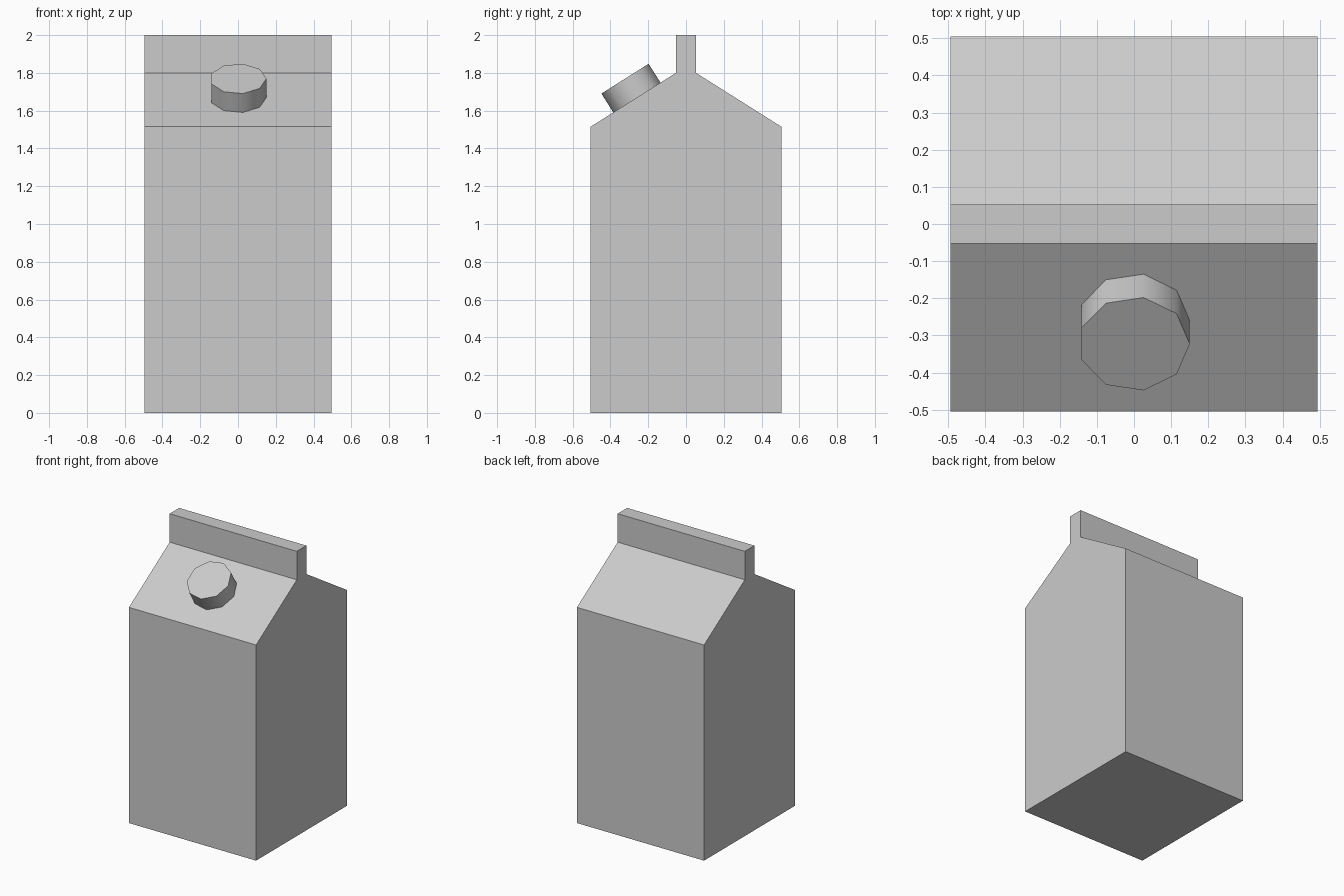
import bpy, bmesh, math
from mathutils import Matrix, Vector

if "Cube" in bpy.data.objects:
    bpy.data.objects.remove(bpy.data.objects["Cube"])


def prism(name, points, offset):
    """Extrude a flat outline along an offset into a closed solid."""
    bm = bmesh.new()
    face = bm.faces.new([bm.verts.new(p) for p in points])
    ext = bmesh.ops.extrude_face_region(bm, geom=[face], use_keep_orig=True)
    moved = [g for g in ext["geom"] if isinstance(g, bmesh.types.BMVert)]
    bmesh.ops.translate(bm, verts=moved, vec=Vector(offset))
    bmesh.ops.recalc_face_normals(bm, faces=bm.faces)
    mesh = bpy.data.meshes.new(name)
    bm.to_mesh(mesh)
    bm.free()
    obj = bpy.data.objects.new(name, mesh)
    bpy.context.collection.objects.link(obj)
    return obj


# Carton: gabled side profile with top fin, mirrored front to back
HALF_X = 0.494
EAVE, RIDGE = (0.505, 1.515), (0.053, 1.80)
half = [(0.505, 0), EAVE, RIDGE, (0.053, 2.0)]
profile = half + [(-y, z) for y, z in reversed(half)]
prism("carton", [(-HALF_X, y, z) for y, z in profile], (2 * HALF_X, 0, 0))

# Cap: nine-sided screw cap standing square to the front roof slope
SIDES, RADIUS, HEIGHT, SINK = 9, 0.15, 0.118, 0.005
tilt = math.atan2(RIDGE[1] - EAVE[1], EAVE[0] - RIDGE[0])
cap_y = -0.26
cap_z = RIDGE[1] + (cap_y + RIDGE[0]) * math.tan(tilt)
angles = [math.tau * i / SIDES for i in range(SIDES)]
cap = prism("cap", [(RADIUS * math.cos(a), RADIUS * math.sin(a), -SINK) for a in angles],
            (0, 0, HEIGHT + SINK))
cap.matrix_world = Matrix.Translation((0, cap_y, cap_z)) @ Matrix.Rotation(tilt, 4, 'X')
bpy.context.view_layer.objects.active = cap
cap.select_set(True)
bpy.ops.object.shade_smooth_by_angle(angle=math.radians(60))
